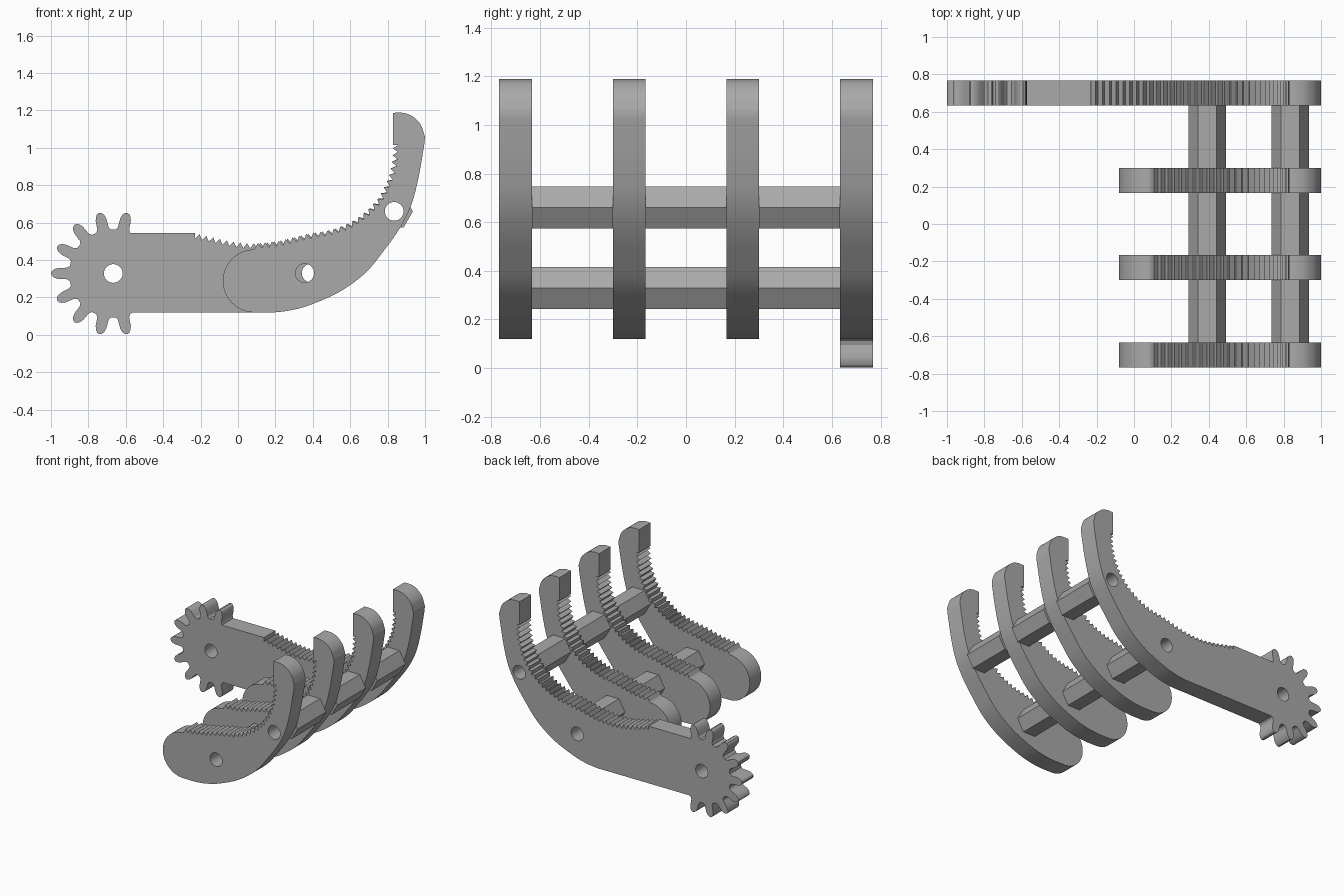
import bpy, bmesh, math
from mathutils import Vector

cube = bpy.data.objects.get("Cube")
if cube:
    bpy.data.objects.remove(cube, do_unlink=True)

grey = bpy.data.materials.new("plain_grey")
grey.use_nodes = True
colour = (0.4, 0.4, 0.4, 1)
grey.diffuse_color = colour
grey.node_tree.nodes["Principled BSDF"].inputs["Base Color"].default_value = colour

PLATE = 0.134
GEAR = Vector((-0.667, 0.328))
HOLES = [(0.357, 0.33), (0.835, 0.66)]
BARS = [(0.391, 0.33), (0.835, 0.66)]


def arc(centre, radius, start, end, steps):
    """Points on an arc, angles in degrees."""
    angles = [math.radians(start + (end - start) * i / steps) for i in range(steps + 1)]
    return [Vector((centre[0] + radius * math.cos(a), centre[1] + radius * math.sin(a)))
            for a in angles]


def ring(centre, radius, sides):
    return arc(centre, radius, 0, 360, sides)[:-1]


def smooth_path(points, steps=8):
    """Catmull-Rom curve through the points."""
    p = [Vector(q) for q in points]
    p = [2 * p[0] - p[1]] + p + [2 * p[-1] - p[-2]]
    out = []
    for a, b, c, d in zip(p, p[1:], p[2:], p[3:]):
        for i in range(steps):
            t = i / steps
            out.append(0.5 * (2 * b + (c - a) * t + (2 * a - 5 * b + 4 * c - d) * t * t
                              + (3 * b - a - 3 * c + d) * t ** 3))
    return out + [p[-2]]


def serrate(path, pitch=0.038, depth=0.028):
    """Turn a path into a row of pointed teeth on its right-hand side."""
    total = sum((b - a).length for a, b in zip(path, path[1:]))
    step = total / (2 * round(total / pitch))
    out, target, walked = [path[0]], step, 0
    for a, b in zip(path, path[1:]):
        length = (b - a).length
        while target <= walked + length + 1e-6:
            d = (b - a).normalized()
            point = a + d * (target - walked)
            if len(out) % 2:
                point = point + Vector((d.y, -d.x)) * depth
            out.append(point)
            target += step
        walked += length
    return out


def gear_teeth():
    """Outline of the nine exposed teeth, counter-clockwise."""
    side = [(0.232, 0.040), (0.247, 0.031), (0.270, 0.030), (0.295, 0.029),
            (0.315, 0.023), (0.328, 0.013), (0.333, 0.0)]
    shape = [(r, -w) for r, w in side] + [(r, w) for r, w in side[-2::-1]]
    out = []
    for k in range(-4, 5):
        a = math.pi + k * math.tau / 14
        along, across = Vector((math.cos(a), math.sin(a))), Vector((-math.sin(a), math.cos(a)))
        out += [GEAR + along * r + across * w for r, w in shape]
    return out


def extrude_profile(name, loops, y_min, y_max):
    """Solid from an outline with holes, extruded along y."""
    data = bpy.data.curves.new(name, 'CURVE')
    data.dimensions = '2D'
    data.fill_mode = 'BOTH'
    data.extrude = (y_max - y_min) / 2
    for loop in loops:
        spline = data.splines.new('POLY')
        spline.points.add(len(loop) - 1)
        for p, q in zip(spline.points, loop):
            p.co = (q[0], q[1], 0, 1)
        spline.use_cyclic_u = True
    obj = bpy.data.objects.new(name, data)
    bpy.context.collection.objects.link(obj)
    obj.rotation_euler.x = math.pi / 2
    obj.location.y = (y_min + y_max) / 2
    bpy.ops.object.select_all(action='DESELECT')
    obj.select_set(True)
    bpy.context.view_layer.objects.active = obj
    bpy.ops.object.convert(target='MESH')
    obj = bpy.context.view_layer.objects.active
    bm = bmesh.new()
    bm.from_mesh(obj.data)
    bmesh.ops.remove_doubles(bm, verts=bm.verts, dist=1e-5)
    bmesh.ops.recalc_face_normals(bm, faces=bm.faces)
    bm.to_mesh(obj.data)
    bm.free()
    obj.data.materials.clear()
    obj.data.materials.append(grey)
    bpy.ops.object.shade_smooth_by_angle(angle=math.radians(25))
    return obj


# Shared curves: outer back of the claw, rounded tip and toothed inner edge
outer = smooth_path([(0.09, 0.12), (0.19, 0.12), (0.28, 0.131), (0.38, 0.158), (0.54, 0.228),
                     (0.68, 0.33), (0.78, 0.45), (0.865, 0.57), (0.925, 0.69), (0.965, 0.84),
                     (0.998, 1.03)])
tip = smooth_path([(0.999, 1.06), (0.976, 1.125), (0.93, 1.17), (0.88, 1.187), (0.83, 1.187)], 5)
tip.append(Vector((0.83, 1.015)))
inner_points = [(0.857, 1.015), (0.85, 0.92), (0.825, 0.82), (0.76, 0.70), (0.65, 0.60),
                (0.52, 0.54), (0.38, 0.513), (0.22, 0.475), (0.09, 0.462)]
inner_tail = [(0.0, 0.467), (-0.1, 0.485), (-0.23, 0.515)]
holes = [ring(c, 0.05, 32) for c in HOLES]

# Three claw plates with a rounded heel
heel = arc((0.087, 0.288), 0.168, 92, 268, 28)
claw = outer + tip + serrate(smooth_path(inner_points)) + heel
centres = [-0.701, -0.233, 0.233, 0.701]
for name, y in zip(("front_claw", "front_middle_claw", "back_middle_claw"), centres):
    extrude_profile(name, [claw] + holes, y - PLATE / 2, y + PLATE / 2)

# Driven claw plate with an arm and gear
arm_top = [Vector((-0.23, 0.545)), Vector((-0.565, 0.545))]
arm_bottom = [Vector((-0.565, 0.12))]
geared = (outer + tip + serrate(smooth_path(inner_points + inner_tail))
          + arm_top + gear_teeth() + arm_bottom)
extrude_profile("geared_claw", [geared] + holes + [ring(GEAR, 0.05, 32)],
                centres[-1] - PLATE / 2, centres[-1] + PLATE / 2)

# Hexagonal spacer bars between neighbouring plates
for label, c in zip(("lower", "upper"), BARS):
    for i, (a, b) in enumerate(zip(centres, centres[1:])):
        extrude_profile(f"{label}_spacer_bar_{i + 1}", [ring(c, 0.1, 6), ring(c, 0.05, 32)],
                        a + PLATE / 2, b - PLATE / 2)
